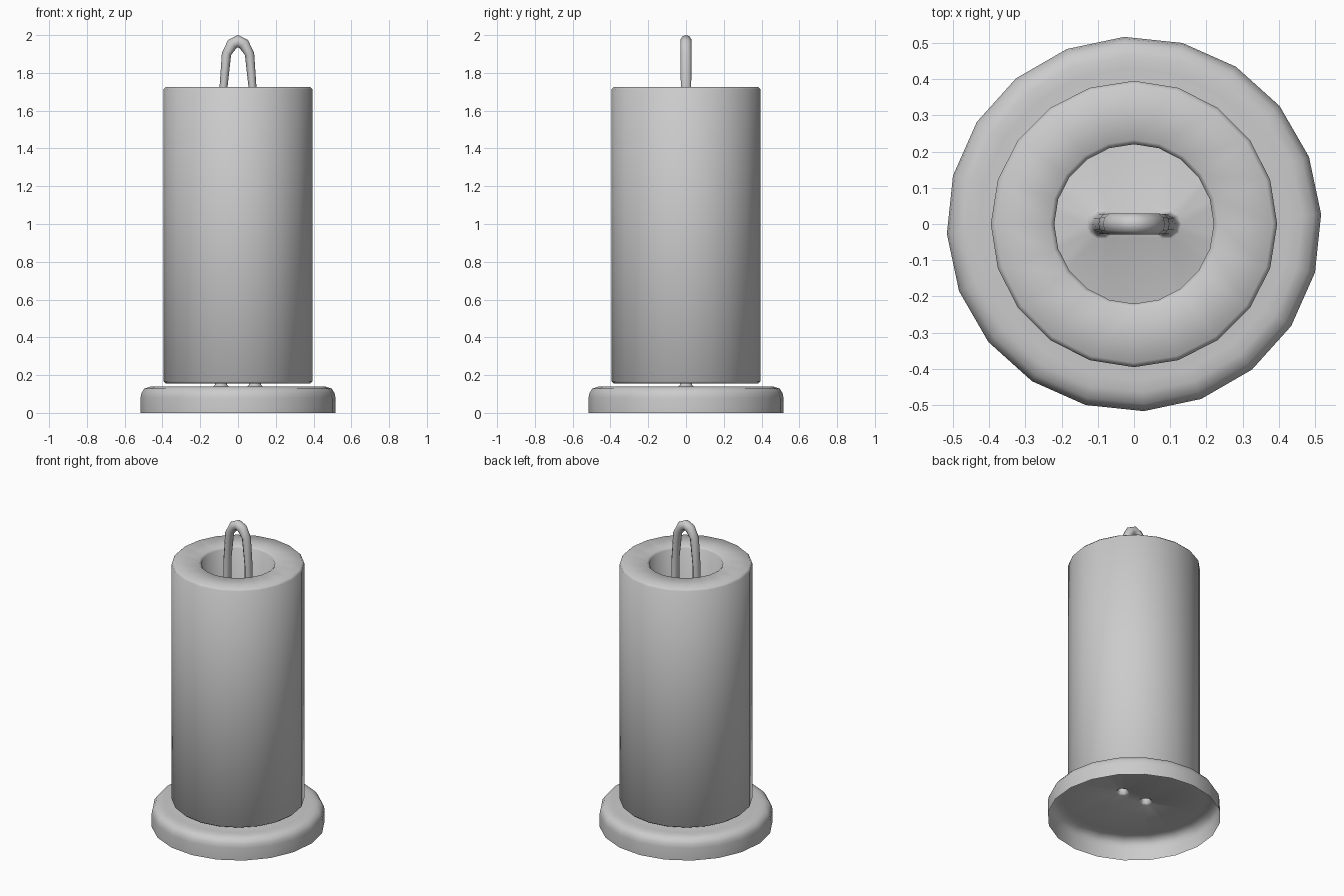
import bpy, bmesh
from math import sin, cos, pi, radians, atan2
from mathutils import Vector

if "Cube" in bpy.data.objects:
    bpy.data.objects.remove(bpy.data.objects["Cube"])

SIDES = 20


def ring(bm, r, z, offset=0.0):
    return [bm.verts.new((r * cos(offset + 2 * pi * i / SIDES),
                          r * sin(offset + 2 * pi * i / SIDES), z)) for i in range(SIDES)]


def bridge(bm, a, b):
    n = len(a)
    for i in range(n):
        bm.faces.new((a[i], a[(i + 1) % n], b[(i + 1) % n], b[i]))


def finish(bm, name, angle):
    mesh = bpy.data.meshes.new(name)
    bm.normal_update()
    bm.to_mesh(mesh)
    bm.free()
    ob = bpy.data.objects.new(name, mesh)
    bpy.context.collection.objects.link(ob)
    bpy.ops.object.select_all(action='DESELECT')
    ob.select_set(True)
    bpy.context.view_layer.objects.active = ob
    bpy.ops.object.shade_smooth_by_angle(angle=radians(angle))
    return ob


# Paper roll: closed hollow cylinder with small bevels
bm = bmesh.new()
R, r, z0, z1, b = 0.395, 0.22, 0.155, 1.725, 0.012
profile = [(R - b, z0), (R, z0 + b), (R, z1 - b), (R - b, z1),
           (r + b, z1), (r, z1 - b), (r, z0 + b), (r + b, z0)]
rings = [ring(bm, *p) for p in profile]
for i in range(len(rings)):
    bridge(bm, rings[i], rings[(i + 1) % len(rings)])
bmesh.ops.recalc_face_normals(bm, faces=bm.faces)
finish(bm, "paper_roll", 60)

# Stand: thin open-bottomed base whose top sheet runs into a wire loop
bm = bmesh.new()
off = radians(3)
rings = [ring(bm, rr, z, off) for rr, z in
         [(0.517, 0), (0.517, 0.08), (0.512, 0.105), (0.497, 0.128), (0.465, 0.139), (0.43, 0.14)]]
for a, c in zip(rings, rings[1:]):
    bridge(bm, a, c)

# Wire loop: half path of x, z, in-plane radius, depth radius, then mirrored
half = [(-0.09, 0.14, 0.042, 0.042), (-0.09, 0.147, 0.033, 0.034), (-0.09, 0.17, 0.025, 0.029),
        (-0.077, 1.72, 0.021, 0.029), (-0.061, 1.9, 0.025, 0.03), (-0.03, 1.953, 0.031, 0.03)]
path = half + [(0, 1.968, 0.032, 0.03)] + [(-x, z, a, d) for x, z, a, d in reversed(half)]
N = 10
loop = []
for i, (x, z, ra, rd) in enumerate(path):
    p, q = path[max(i - 1, 0)], path[min(i + 1, len(path) - 1)]
    t = Vector((q[0] - p[0], 0, q[1] - p[1])).normalized()
    if i in (0, len(path) - 1):
        t = Vector((0, 0, 1 if i == 0 else -1))
    side = Vector((t.z, 0, -t.x))
    loop.append([bm.verts.new(Vector((x, 0, z)) + side * (ra * cos(2 * pi * k / N))
                              + Vector((0, rd * sin(2 * pi * k / N), 0))) for k in range(N)])
for a, c in zip(loop, loop[1:]):
    bridge(bm, a, c)

# Top sheet between the rim and the two wire feet
edges = [e for e in bm.edges if e.is_boundary and all(abs(v.co.z - 0.14) < 1e-4 for v in e.verts)]
bmesh.ops.triangle_fill(bm, edges=edges, use_beauty=True, use_dissolve=False, normal=(0, 0, 1))
bmesh.ops.recalc_face_normals(bm, faces=bm.faces)
bm.normal_update()
if sum(f.normal.z * f.calc_area() for f in bm.faces) < 0:
    bmesh.ops.reverse_faces(bm, faces=bm.faces)
finish(bm, "base_and_wire_loop", 60)
